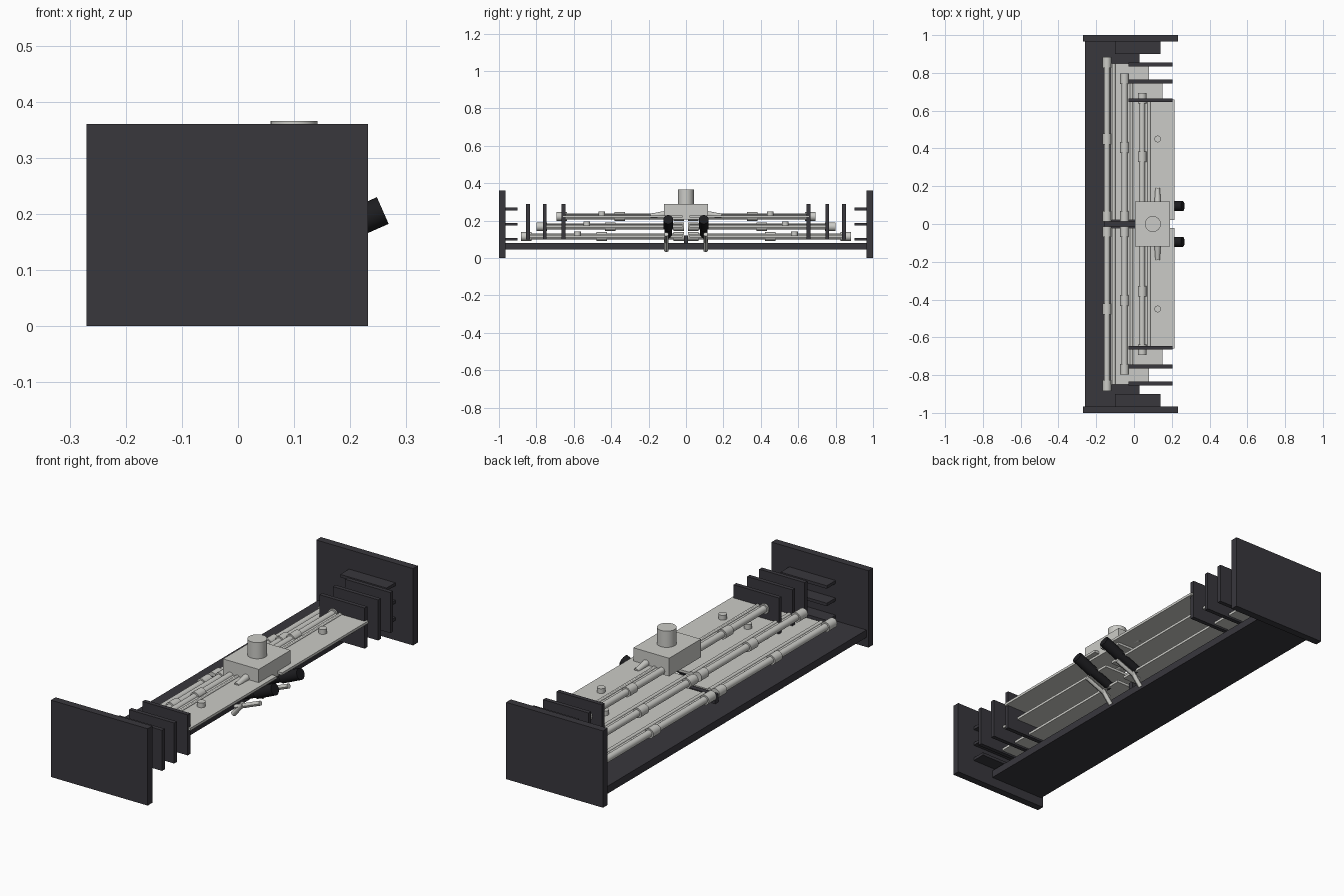
import bpy
from mathutils import Vector

if "Cube" in bpy.data.objects:
    bpy.data.objects.remove(bpy.data.objects["Cube"])


def material(name, r, g, b):
    m = bpy.data.materials.new(name)
    m.diffuse_color = (r, g, b, 1)
    m.use_nodes = True
    m.node_tree.nodes["Principled BSDF"].inputs["Base Color"].default_value = m.diffuse_color
    return m


DARK = material("dark_grey", 0.040, 0.038, 0.046)
LIGHT = material("light_grey", 0.60, 0.60, 0.57)
BLACK = material("black", 0.012, 0.012, 0.014)


def box(name, x, y, z, mat):
    """Box given by its (min, max) extents."""
    bpy.ops.mesh.primitive_cube_add(size=1)
    o = bpy.context.object
    o.name = name
    for v in o.data.vertices:
        v.co = [lo + (c + 0.5) * (hi - lo) for c, (lo, hi) in zip(v.co, (x, y, z))]
    o.data.materials.append(mat)
    return o


def rod(name, a, b, r, mat, sides=20, r2=None):
    """Cylinder or taper from point a to point b."""
    a, b = Vector(a), Vector(b)
    bpy.ops.mesh.primitive_cone_add(vertices=sides, radius1=r, radius2=r if r2 is None else r2,
                                    depth=(b - a).length, location=(a + b) / 2)
    o = bpy.context.object
    o.name = name
    o.rotation_euler = (b - a).to_track_quat('Z', 'Y').to_euler()
    o.data.materials.append(mat)
    bpy.ops.object.shade_smooth_by_angle()
    return o


def span(s, a, b):
    return tuple(sorted((s * a, s * b)))


# Base slab
box("base_slab", (-0.26, 0.03), (-0.97, 0.97), (0.045, 0.08), DARK)

# Each tier: panel x range, height, panel end, rod x, clamp positions, button
tiers = [
    ((-0.125, 0.08), 0.115, 0.85, -0.143, (0.04, 0.45, 0.855), (0.0, 0.58)),
    ((-0.035, 0.15), 0.168, 0.76, -0.050, (0.04, 0.405, 0.77), (0.05, 0.53)),
    ((0.035, 0.215), 0.222, 0.66, 0.043, (0.04, 0.355, 0.665), (0.125, 0.45)),
]

for s in (-1, 1):
    # End plate and its three shelves
    box("end_plate", (-0.27, 0.232), span(s, 0.965, 1.0), (0, 0.36), DARK)
    for z in (0.10, 0.18, 0.262):
        box("end_shelf", (-0.10, 0.14), span(s, 0.90, 0.97), (z - 0.007, z + 0.007), DARK)

    for px, z, end, rx, clamps, (bx, by) in tiers:
        # Tier panel with its end divider
        box("tier_panel", px, span(s, 0.02, end), (z - 0.006, z + 0.006), LIGHT)
        box("divider", (-0.03, 0.205), span(s, end - 0.015, end + 0.005), (0.10, 0.29), DARK)
        # Main tube, thin guide rod and clamps
        tube_end = clamps[-1]
        rod("main_tube", (rx, s * 0.02, z), (rx, s * tube_end, z), 0.016, LIGHT)
        rod("guide_rod", (rx + 0.036, s * 0.02, z + 0.004), (rx + 0.036, s * end, z + 0.004),
            0.009, LIGHT, 12)
        for y in clamps:
            rod("clamp", (rx, s * (y - 0.028), z), (rx, s * (y + 0.028), z), 0.023, LIGHT, 24)
        # Button on the panel
        rod("button", (bx, s * by, z), (bx, s * by, z + 0.028), 0.018, LIGHT, 16)

    # Side nozzle on the centre housing
    rod("side_nozzle", (0.125, s * 0.11, 0.235), (0.125, s * 0.19, 0.225), 0.017, LIGHT, 16, 0.012)

    # Black handle with collar, and thin levers below it
    y = s * 0.095
    rod("handle_grip", (0.165, y, 0.165), (0.258, y, 0.206), 0.026, BLACK, 24)
    rod("handle_shaft", (0.06, y, 0.125), (0.17, y, 0.167), 0.021, BLACK, 20)
    rod("upper_lever", (0.06, s * 0.105, 0.075), (0.19, s * 0.105, 0.127), 0.011, LIGHT, 12)
    rod("lower_lever", (0.05, s * 0.105, 0.04), (0.10, s * 0.105, 0.10), 0.012, LIGHT, 12)

# Centre housing with round cap
box("centre_housing", (0.005, 0.19), (-0.118, 0.118), (0.205, 0.29), LIGHT)
rod("top_cap", (0.1, 0, 0.285), (0.1, 0, 0.366), 0.042, LIGHT, 32)
# Cross bar joining the two halves under the housing
box("centre_bar", (-0.16, 0.02), (-0.012, 0.012), (0.08, 0.12), DARK)
